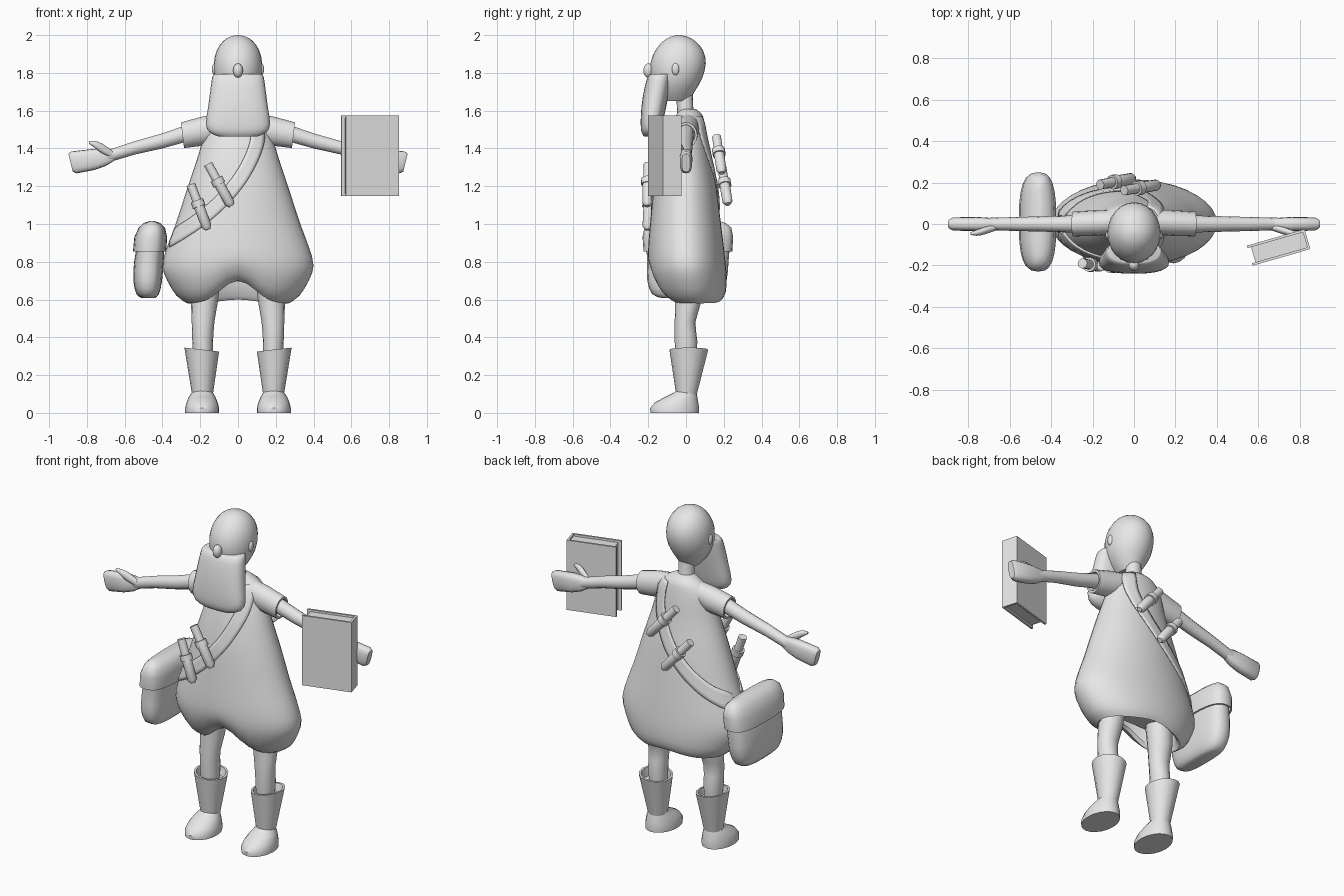
import bpy, bmesh, math
from mathutils import Vector

old = bpy.data.objects.get("Cube")
if old:
    bpy.data.objects.remove(old, do_unlink=True)

grey = bpy.data.materials.new("plain_grey")
grey.use_nodes = True
grey.diffuse_color = (0.8, 0.8, 0.8, 1)
grey.node_tree.nodes["Principled BSDF"].inputs["Base Color"].default_value = (0.8, 0.8, 0.8, 1)


def finish(bm, name, mirror=False, angle=40):
    """Turn a bmesh into a shaded object."""
    bmesh.ops.recalc_face_normals(bm, faces=bm.faces)
    mesh = bpy.data.meshes.new(name)
    bm.to_mesh(mesh)
    bm.free()
    mesh.materials.append(grey)
    obj = bpy.data.objects.new(name, mesh)
    bpy.context.collection.objects.link(obj)
    if mirror:
        obj.modifiers.new("mirror", "MIRROR").use_mirror_merge = False
    bpy.ops.object.select_all(action="DESELECT")
    obj.select_set(True)
    bpy.context.view_layer.objects.active = obj
    bpy.ops.object.shade_smooth_by_angle(angle=math.radians(angle))
    return obj


def refine(rings, steps):
    """Catmull-Rom interpolation between rings."""
    out = []
    for i in range(len(rings) - 1):
        p0, p1 = rings[max(i - 1, 0)], rings[i]
        p2, p3 = rings[i + 1], rings[min(i + 2, len(rings) - 1)]
        for s in range(steps):
            t = s / steps
            out.append(tuple(
                0.5 * (2 * b + (c - a) * t + (2 * a - 5 * b + 4 * c - d) * t ** 2
                       + (3 * b - a - 3 * c + d) * t ** 3)
                for a, b, c, d in zip(p0, p1, p2, p3)))
    return out + [rings[-1]]


def loft(name, rings, axis="z", n=24, power=1.0, steps=1, mirror=False, warp=None, caps=(1, 1)):
    """Skin rings of (position, centre a, centre b, radius a, radius b)."""
    bm = bmesh.new()
    loops = []
    for t, a, b, ra, rb in refine(rings, steps):
        loop = []
        for k in range(n):
            w = 2 * math.pi * k / n
            c, s = math.cos(w), math.sin(w)
            u = a + ra * math.copysign(abs(c) ** power, c)
            v = b + rb * math.copysign(abs(s) ** power, s)
            co = Vector((u, v, t) if axis == "z" else (t, u, v))
            loop.append(bm.verts.new(warp(co) if warp else co))
        loops.append(loop)
    for lo, hi in zip(loops, loops[1:]):
        for k in range(n):
            m = (k + 1) % n
            bm.faces.new((lo[k], lo[m], hi[m], hi[k]))
    for use, loop in zip(caps, (loops[0], loops[-1])):
        if use:
            bm.faces.new(loop)
    return finish(bm, name, mirror)


def depth_rings(rows):
    """Rows of (z, half width, front y, back y) to loft rings."""
    return [(z, 0, (f + b) / 2, w, (b - f) / 2) for z, w, f, b in rows]


def ball(name, centre, size, mirror=False):
    bm = bmesh.new()
    bmesh.ops.create_uvsphere(bm, u_segments=16, v_segments=10, radius=1)
    for v in bm.verts:
        v.co = Vector(c + p * s for c, p, s in zip(centre, v.co, size))
    return finish(bm, name, mirror)


# Tunic with an arched front hem and a hollow underside
tunic_rows = depth_rings([
    (0.58, .27, -.11, .19), (0.62, .325, -.15, .21), (0.70, .375, -.185, .215),
    (0.78, .40, -.20, .21), (0.88, .375, -.20, .20), (1.0, .33, -.19, .185),
    (1.2, .265, -.17, .16), (1.35, .215, -.14, .13), (1.45, .185, -.11, .115),
    (1.53, .16, -.075, .10), (1.58, .11, -.05, .085), (1.61, .05, -.03, .05)])


def hem_arch(co):
    front = 0.5 - 0.5 * max(-1, min(1, co.y / 0.1))
    fade = max(0, 1 - (co.z - 0.58) / 0.3)
    co.z += (0.02 + 0.10 * front) * fade * math.exp(-(co.x / 0.125) ** 2)
    return co


loft("tunic", tunic_rows, n=36, steps=2, warp=hem_arch, caps=(0, 1))
loft("tunic_lining", depth_rings([(0.58, .27, -.11, .19), (0.60, .25, -.09, .17), (0.69, .24, -.08, .16)]),
     n=36, warp=hem_arch, caps=(0, 1))

# Legs, boots and shoes
loft("legs", [(.28, .185, 0, .05, .055), (.38, .187, 0, .055, .06), (.48, .185, -.005, .06, .055),
              (.58, .178, .01, .07, .068), (.72, .165, .015, .075, .075)], n=16, steps=2, mirror=True)


def cuff_tilt(co):
    co.z += 0.4 * (co.x - 0.19) * max(0, co.z - 0.1) * 1.2
    return co


loft("boots", [(.09, .188, .002, .054, .053), (.335, .192, .015, .092, .103),
               (.335, .192, .015, .080, .090), (.29, .19, .01, .07, .08)],
     n=16, mirror=True, warp=cuff_tilt)
loft("shoes", [(0, .19, -.06, .09, .128), (.025, .19, -.06, .09, .13), (.055, .19, -.05, .083, .115),
               (.085, .19, -.025, .07, .085), (.11, .188, -.002, .054, .056), (.13, .188, .002, .045, .045)],
     n=20, mirror=True)

# Neck, head, nose, ears and beard
loft("neck", [(1.56, 0, .005, .055, .05), (1.62, 0, -.005, .046, .043), (1.74, 0, -.012, .046, .046)], n=16)
loft("head", depth_rings([
    (1.65, .05, -.13, .015), (1.70, .09, -.16, .045), (1.77, .122, -.185, .085), (1.85, .128, -.188, .105),
    (1.92, .112, -.162, .09), (1.97, .077, -.118, .048), (1.992, .04, -.08, .005), (2.0, .006, -.045, -.035)]),
    steps=2)
ball("nose", (0, -.198, 1.812), (.026, .028, .038))
ball("ears", (.124, -.055, 1.82), (.014, .02, .032), mirror=True)
loft("beard", depth_rings([
    (1.795, .125, -.185, -.07), (1.78, .136, -.202, -.075), (1.72, .145, -.22, -.085), (1.62, .158, -.236, -.105),
    (1.53, .17, -.24, -.125), (1.485, .15, -.235, -.14), (1.462, .10, -.22, -.165)]),
    power=.8, steps=2)

# Arms, sleeves, hands and thumbs
loft("sleeves", [(.10, 0.01, 1.515, .06, .065), (.18, .005, 1.492, .062, .076), (.295, 0, 1.47, .06, .068),
                 (.295, 0, 1.47, .048, .055), (.27, 0, 1.475, .045, .05)], axis="x", n=16, mirror=True,
     warp=lambda co: Vector((co.x + (co.z - 1.48) * .12, co.y, co.z)))
loft("arms", [(.25, 0, 1.487, .042, .046), (.4, 0, 1.44, .038, .041), (.55, 0, 1.402, .034, .036),
              (.70, 0, 1.355, .03, .034)], axis="x", n=14, mirror=True)
loft("hands", [(.66, 0, 1.362, .024, .03), (.70, 0, 1.352, .03, .045), (.76, 0, 1.342, .034, .056),
               (.87, 0, 1.326, .032, .058), (.888, 0, 1.324, .022, .048)], axis="x", n=16, power=.7, mirror=True,
     warp=lambda co: Vector((co.x + (co.z - 1.33) * .25 * (co.x > .8), co.y, co.z)))
loft("thumbs", [(.66, -.015, 1.365, .014, .02), (.72, -.032, 1.40, .018, .026), (.76, -.043, 1.422, .014, .018),
                (.79, -.046, 1.432, .006, .007)], axis="x", n=12, steps=2, mirror=True)


# Book: two covers, a spine and a page block, turned slightly outward
def book_part(name, size, offset):
    bm = bmesh.new()
    bmesh.ops.create_cube(bm, size=1)
    for v in bm.verts:
        v.co = Vector(p * s + o for p, s, o in zip(v.co, size, offset))
    obj = finish(bm, name)
    obj.location = (.698, -.113, 1.362)
    obj.rotation_euler.z = math.radians(16)


for label, side in (("front", -1), ("back", 1)):
    book_part("book_cover_" + label, (.29, .012, .425), (0, side * .044, 0))
book_part("book_spine", (.012, .1, .425), (.139, 0, 0))
book_part("book_pages", (.262, .08, .40), (.004, 0, 0))

# Satchel and its flap
loft("satchel", [(.608, -.475, .0, .035, .13), (.63, -.478, .0, .06, .18), (.70, -.478, .005, .076, .21),
                 (.80, -.472, .01, .078, .215), (.90, -.46, .01, .07, .22), (.97, -.455, .01, .05, .20)],
     power=.7, steps=2)
loft("satchel_flap", [(.855, -.468, .01, .078, .225), (.855, -.468, .01, .088, .235), (.93, -.462, .01, .087, .24),
                      (.98, -.456, .01, .07, .23), (1.005, -.455, .01, .045, .20), (1.015, -.455, .01, .015, .17)],
     power=.7, caps=(0, 1))


# Shoulder strap laid over the tunic, front and back
def tunic_y(x, z, side):
    for lo, hi in zip(tunic_rows, tunic_rows[1:]):
        if z <= hi[0]:
            break
    t = min(1, max(0, (z - lo[0]) / (hi[0] - lo[0])))
    _, _, cy, rx, ry = (a + (b - a) * t for a, b in zip(lo, hi))
    q = max(-.985, min(.985, x / rx))
    return q * rx, cy + side * (ry * math.sqrt(1 - q * q) + .006)


strap_path = refine([(.10, 1.57), (.10, 1.43), (.03, 1.27), (-.08, 1.13), (-.22, 1.01), (-.38, .91)], 5)
for label, side in (("front", -1), ("back", 1)):
    bm = bmesh.new()
    rows = []
    for i, (x, z) in enumerate(strap_path):
        ax, az = strap_path[max(i - 1, 0)]
        bx, bz = strap_path[min(i + 1, len(strap_path) - 1)]
        normal = Vector((az - bz, bx - ax)).normalized()
        row = []
        for k in range(5):
            d = (k / 2 - 1) * .037
            px, pz = x + normal.x * d, z + normal.y * d
            sx, sy = tunic_y(px, pz, side)
            row.append(bm.verts.new((sx, sy, pz)))
        rows.append(row)
    for lo, hi in zip(rows, rows[1:]):
        for k in range(4):
            bm.faces.new((lo[k], lo[k + 1], hi[k + 1], hi[k]))
    strap = finish(bm, "strap_" + label)
    thick = strap.modifiers.new("thickness", "SOLIDIFY")
    thick.thickness, thick.offset = .008, 0

# Corked vials tucked under the strap, given by lower and upper ends
vial_profile = [(0, .014), (.02, .027), (.13, .028), (.13, .035), (.165, .035), (.165, .024), (.255, .024)]
vials = [("front_upper", (-.035, -.205, 1.095), (-.16, -.2, 1.32)),
         ("front_lower", (-.16, -.205, .97), (-.25, -.19, 1.21)),
         ("back_upper", (.12, .19, 1.27), (-.03, .165, 1.44)),
         ("back_lower", (.0, .222, 1.105), (-.14, .195, 1.27))]
for label, low, high in vials:
    vial = loft("vial_" + label, [(t, 0, 0, r, r) for t, r in vial_profile], n=14)
    vial.location = low
    vial.rotation_mode = "QUATERNION"
    vial.rotation_quaternion = (Vector(high) - Vector(low)).to_track_quat("Z", "Y")
